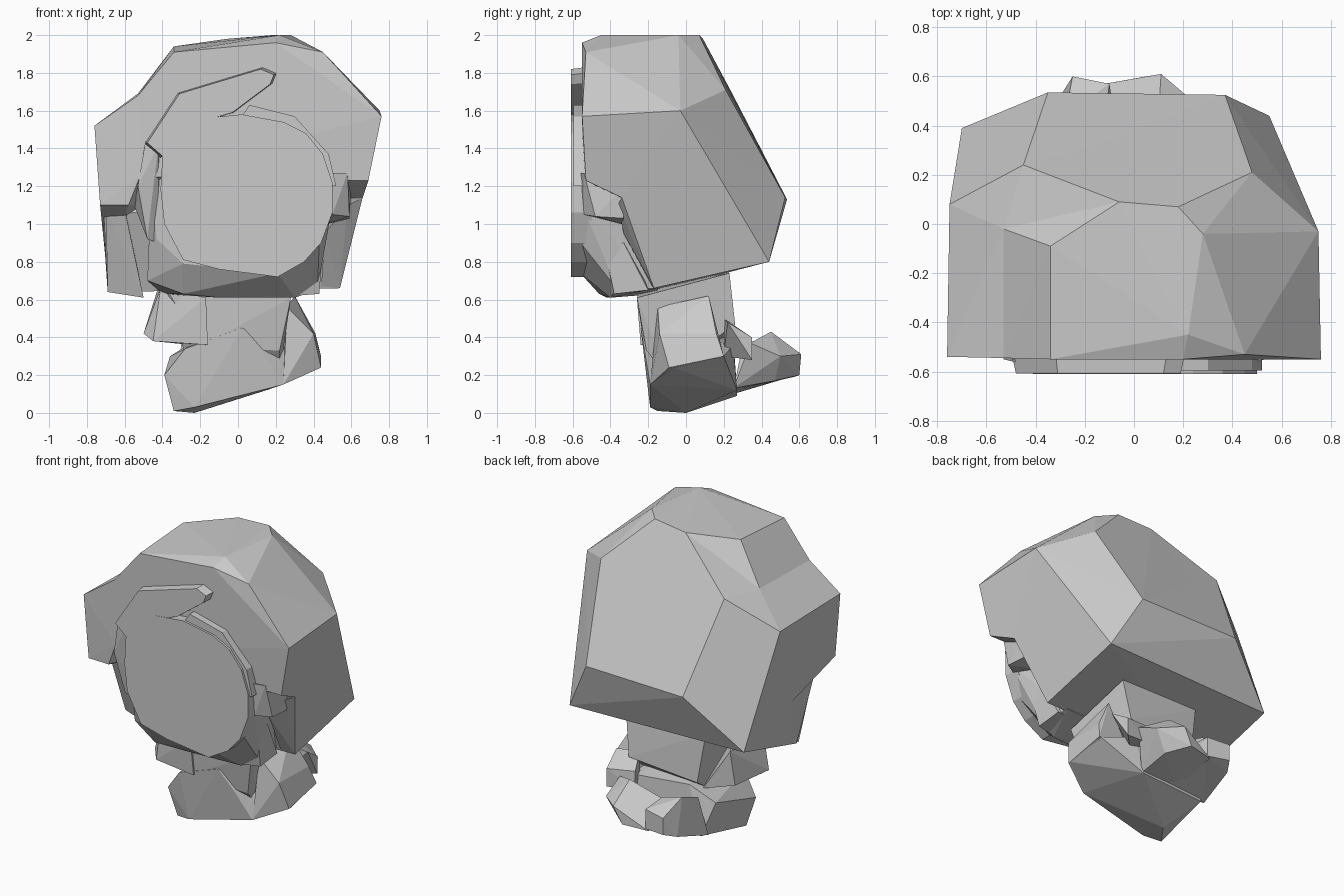
import bpy, bmesh

grey = bpy.data.materials.new("plain grey")
grey.diffuse_color = (0.6, 0.6, 0.6, 1)


def finish(name, bm):
    bmesh.ops.recalc_face_normals(bm, faces=bm.faces[:])
    mesh = bpy.data.meshes.new(name)
    bm.to_mesh(mesh)
    bm.free()
    mesh.materials.append(grey)
    bpy.context.collection.objects.link(bpy.data.objects.new(name, mesh))


def hull(name, pts):
    """Faceted solid wrapped around a few corner points."""
    bm = bmesh.new()
    for p in pts:
        bm.verts.new(p)
    res = bmesh.ops.convex_hull(bm, input=bm.verts[:])
    junk = {g for g in res["geom_interior"] + res["geom_unused"]
            if isinstance(g, bmesh.types.BMVert)}
    bmesh.ops.delete(bm, geom=list(junk), context='VERTS')
    bmesh.ops.dissolve_limit(bm, angle_limit=0.03, verts=bm.verts[:], edges=bm.edges[:])
    finish(name, bm)


def plate(name, outline, y0, y1, grow=1.0):
    """Front-facing outline (x, z) extruded from y0 back to y1, flared by grow."""
    bm = bmesh.new()
    cx = sum(p[0] for p in outline) / len(outline)
    cz = sum(p[1] for p in outline) / len(outline)
    face = bm.faces.new([bm.verts.new((x, y0, z)) for x, z in outline])
    res = bmesh.ops.extrude_face_region(bm, geom=[face], use_keep_orig=True)
    for v in res["geom"]:
        if isinstance(v, bmesh.types.BMVert):
            v.co = (cx + (v.co.x - cx) * grow, y1, cz + (v.co.z - cz) * grow)
    finish(name, bm)


# shared hair corners: right side, left side, back
R_FRONT, R_MID = (.76, -.55, 1.57), (.75, -.03, 1.6)
R_BACK, R_REAR, R_LOW = (.48, .21, 1.71), (.37, .525, 1.14), (.55, .44, .8)
R_TIP, R_NOTCH, R_JAW = (.54, -.17, .66), (.66, -.34, 1.14), (.69, -.53, 1.23)
L_FRONT, L_MID = (-.76, -.54, 1.52), (-.75, .08, 1.5)
L_BACK, L_REAR, L_LOW = (-.45, .24, 1.7), (-.35, .535, 1.13), (-.7, .39, .8)
L_TIP, L_NOTCH, L_JAW = (-.69, -.18, .64), (-.71, -.34, 1.05), (-.73, -.53, 1.1)
STEP_F, STEP_B = (-.53, -.545, 1.68), (-.53, -.02, 1.69)
TOP_L = (-.06, .09, 1.98)
INNER = (-.52, -.545, 1.25)

# big hair: crown, stepped side lobe, lower curtain
hull("hair_crown", [
    R_FRONT, R_MID, R_BACK, R_REAR, R_JAW, R_NOTCH, L_REAR, STEP_F, STEP_B, TOP_L,
    (-.34, -.55, 1.91), (-.34, -.09, 1.94), (.18, .07, 2.0),
    (.28, -.04, 2.0), (.22, -.45, 2.0), (.2, -.55, 1.96), (.45, -.53, 1.91),
    INNER, (-.5, -.3, 1.1)])
hull("hair_left_lobe", [
    L_FRONT, L_MID, L_BACK, L_REAR, L_JAW, L_NOTCH, STEP_F, STEP_B, TOP_L, L_LOW,
    INNER, (-.58, -.535, 1.1), (-.5, -.3, 1.1)])
hull("hair_lower", [
    R_MID, R_BACK, R_REAR, R_LOW, R_TIP, R_NOTCH,
    L_MID, L_BACK, L_REAR, L_LOW, L_TIP, L_NOTCH])

# hanging locks at the front of the curtain
hull("left_side_lock", [
    (-.69, -.2, .64), (-.5, -.24, .61), (-.6, -.38, 1.08), (-.7, -.36, 1.08),
    (-.55, -.1, .7), (-.6, -.2, 1.1)])
hull("right_side_lock", [
    R_TIP, R_NOTCH, (.44, -.18, .67), (.46, -.33, .95), (.58, -.36, 1.1),
    (.6, -.1, 1.1), (.5, -.1, .8)])
hull("right_cheek_lock", [
    (.45, -.43, .87), (.45, -.33, .9), (.43, -.2, .65), (.43, -.38, .63),
    (.3, -.43, .87), (.3, -.2, .65), (.3, -.4, .62), (.3, -.3, .95)])

# head behind the face, chin and jaw
hull("head", [
    (-.48, -.4, .7), (-.29, -.46, .63), (-.1, -.42, .61), (.3, -.4, .61), (.42, -.36, .65),
    (-.43, -.5, .92), (-.29, -.56, .79), (.21, -.56, .74), (.43, -.55, .89),
    (.5, -.55, 1.1), (-.46, -.5, 1.2), (-.4, -.54, 1.4), (.45, -.54, 1.4),
    (-.4, -.15, .63), (.4, -.15, .66), (.4, 0, 1.2), (-.4, 0, 1.2)])
plate("face", [
    (-.41, 1.18), (-.39, 1.0), (-.29, .81), (-.1, .76), (.21, .72), (.35, .8), (.44, .9),
    (.5, 1.06), (.5, 1.22), (.45, 1.37), (.36, 1.48), (.24, 1.54), (.02, 1.58),
    (-.18, 1.56), (-.32, 1.48), (-.4, 1.36)], -.61, -.5)

# fringe: swept left lock and right lock
plate("fringe_left", [
    (-.4, 1.36), (-.48, 1.43), (-.31, 1.69), (.12, 1.82), (.19, 1.79), (.17, 1.74),
    (-.03, 1.59), (-.2, 1.54), (-.33, 1.45)], -.608, -.53, 1.05)
plate("fringe_right", [
    (.02, 1.57), (.06, 1.63), (.3, 1.57), (.48, 1.37), (.52, 1.2), (.48, 1.2),
    (.42, 1.4), (.24, 1.53)], -.595, -.53)

# ears
hull("right_ear", [
    (.49, -.56, 1.27), (.58, -.54, 1.27), (.59, -.48, 1.04), (.5, -.54, 1.05),
    (.47, -.34, 1.0), (.59, -.33, 1.03), (.6, -.33, 1.2)])
hull("left_ear", [
    (-.49, -.56, 1.44), (-.42, -.57, 1.42), (-.53, -.55, 1.2), (-.46, -.53, 1.1),
    (-.48, -.5, .92), (-.42, -.46, .9), (-.55, -.4, 1.1), (-.4, -.4, 1.4)])

# torso and arms
hull("torso", [
    (-.38, -.24, .66), (.28, -.26, .61), (.22, -.21, .33), (-.2, -.22, .35),
    (-.3, .22, .75), (.28, .23, .74), (.24, .26, .47), (-.25, .24, .42),
    (.22, -.1, .2), (-.25, -.1, .2)])
hull("left_arm", [
    (-.41, -.22, .66), (-.17, -.26, .61), (-.5, -.16, .42), (-.45, -.22, .38),
    (-.16, -.24, .36), (-.43, .15, .64), (-.46, .14, .42), (-.25, .18, .36)])
hull("right_arm", [
    (.26, -.15, .56), (.3, .12, .62), (.4, -.14, .42), (.41, .16, .42),
    (.44, -.09, .24), (.44, .2, .3), (.24, -.19, .15), (.22, .2, .3)])
hull("hand", [
    (.2, .2, .3), (.36, .22, .48), (.2, .2, .5), (.34, .35, .4), (.34, .35, .28),
    (.15, .33, .3), (.15, .32, .42)])

# folded legs with a slanted underside, and feet at the back
hull("legs", [
    (-.39, -.18, .2), (-.34, -.15, .01), (-.23, 0, .0), (-.23, -.19, .03),
    (.24, -.19, .15), (.15, .27, .12), (.44, -.07, .24), (.43, .2, .3), (-.28, -.22, .34),
    (.02, -.24, .45), (.12, -.22, .33), (-.3, .27, .09), (-.36, .2, .3),
    (.2, .25, .36), (-.2, .25, .4)])
hull("left_foot", [
    (-.34, .25, .1), (-.3, .52, .18), (-.25, .6, .21), (-.25, .6, .32), (-.1, .57, .2),
    (-.1, .57, .33), (-.28, .44, .41), (-.12, .42, .36), (-.3, .3, .36), (-.05, .25, .12)])
hull("right_foot", [
    (-.12, .25, .12), (-.12, .57, .19), (.05, .6, .2), (.11, .61, .31), (.15, .47, .17),
    (.24, .5, .3), (.1, .45, .43), (.25, .34, .37), (-.1, .4, .34), (.15, .25, .13)])
